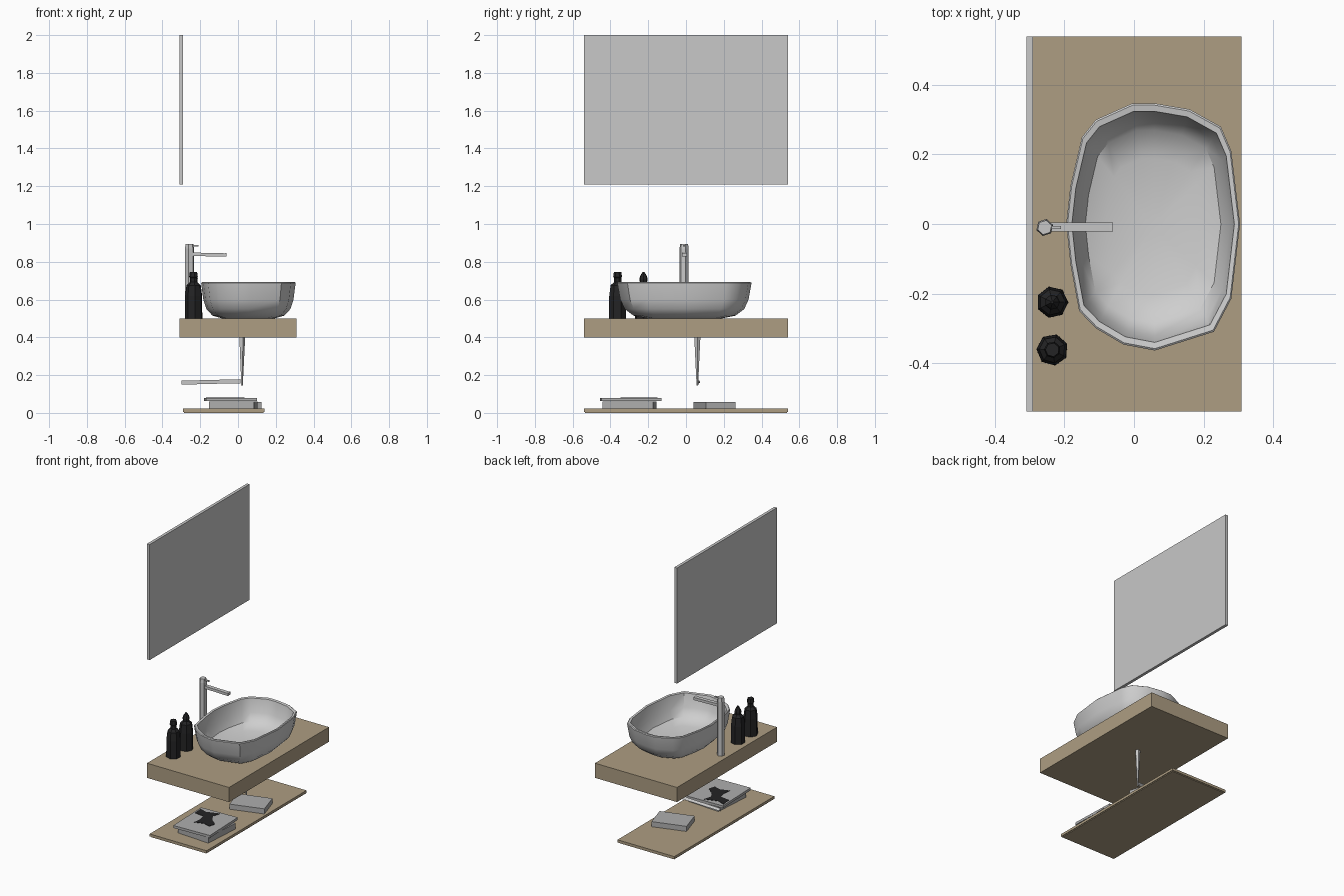
import bpy, bmesh, math
from mathutils import Matrix, Vector

if "Cube" in bpy.data.objects:
    bpy.data.objects.remove(bpy.data.objects["Cube"])


def material(name, rgb):
    m = bpy.data.materials.new(name)
    m.diffuse_color = (*rgb, 1)
    m.use_nodes = True
    m.node_tree.nodes["Principled BSDF"].inputs["Base Color"].default_value = m.diffuse_color
    return m


WOOD = material("light_wood", (0.42, 0.34, 0.225))
GLASS = material("mirror_grey", (0.58, 0.58, 0.58))
CERAMIC = material("ceramic_white", (0.62, 0.62, 0.62))
CHROME = material("chrome_grey", (0.57, 0.57, 0.57))
PAPER = material("paper_grey", (0.42, 0.42, 0.42))
BLACK = material("black", (0.017, 0.017, 0.018))


def make(name, bm, mat, smooth=None):
    bmesh.ops.recalc_face_normals(bm, faces=bm.faces)
    me = bpy.data.meshes.new(name)
    bm.to_mesh(me)
    bm.free()
    ob = bpy.data.objects.new(name, me)
    bpy.context.collection.objects.link(ob)
    me.materials.append(mat)
    if smooth:
        bpy.ops.object.select_all(action='DESELECT')
        ob.select_set(True)
        bpy.context.view_layer.objects.active = ob
        bpy.ops.object.shade_smooth_by_angle(angle=math.radians(smooth))
    return ob


def box(name, lo, hi, mat, rot=0):
    """Box between two corners, turned about its own vertical axis."""
    lo, hi = Vector(lo), Vector(hi)
    bm = bmesh.new()
    bmesh.ops.create_cube(bm, size=1, matrix=Matrix.Translation((lo + hi) / 2)
                          @ Matrix.Rotation(math.radians(rot), 4, 'Z')
                          @ Matrix.Diagonal((*(hi - lo), 1)))
    return make(name, bm, mat)


def loft(name, rings, mat, smooth=None):
    """Skin a list of equal-length rings and cap both ends."""
    bm = bmesh.new()
    loops = [[bm.verts.new(p) for p in r] for r in rings]
    n = len(loops[0])
    for a, b in zip(loops, loops[1:]):
        for i in range(n):
            j = (i + 1) % n
            bm.faces.new((a[i], a[j], b[j], b[i]))
    bm.faces.new(loops[0][::-1])
    bm.faces.new(loops[-1])
    return make(name, bm, mat, smooth)


def turned(name, x, y, profile, sides, mat, turn=0):
    """Low-poly turned solid from (radius, z) pairs."""
    ang = [math.tau * i / sides + turn for i in range(sides)]
    return loft(name, [[(x + r * math.cos(t), y + r * math.sin(t), z) for t in ang]
                       for r, z in profile], mat)


# Mirror, counter and lower shelf
box("mirror", (-0.31, -0.54, 1.21), (-0.29, 0.54, 2.0), GLASS)
box("counter", (-0.31, -0.54, 0.40), (0.31, 0.54, 0.50), WOOD)
box("lower_shelf", (-0.29, -0.54, 0.005), (0.14, 0.54, 0.022), WOOD)
box("shelf_underside", (-0.285, -0.535, 0), (0.135, 0.535, 0.005), WOOD)

# Basin: faceted oval outline, scaled through an outer and an inner profile
outline = [(.305, 0), (.28, .21), (.25, .28), (.16, .33), (.06, .347), (-.005, .347),
           (-.11, .30), (-.15, .25), (-.183, .11), (-.195, 0), (-.183, -.115),
           (-.158, -.25), (-.11, -.30), (-.03, -.347), (.06, -.364), (.23, -.31),
           (.28, -.215)]
profile = [(.55, .50), (.76, .515), (.89, .55), (.955, .60), (1, .688), (.985, .692),
           (.935, .689), (.88, .60), (.78, .55), (.55, .527), (.1, .52)]
cx, cy = .055, -.005
loft("basin", [[(cx + (x - cx) * s, cy + (y - cy) * s, z) for x, y in outline]
               for s, z in profile], CERAMIC, 40)

# Faucet: column, spout, top lever
turned("faucet_column", -.257, -.01, [(.025, .50), (.025, .87), (.021, .895)], 6, CHROME, .3)
loft("faucet_spout", [[(x, -.008 + w, z + h) for w, h in
                       ((-.013, -.009), (.013, -.009), (.013, .009), (-.013, .009))]
                      for x, z in ((-.25, .84), (-.07, .836), (-.06, .838))], CHROME)
box("faucet_lever", (-.25, -.015, .881), (-.21, -.006, .889), CHROME)

# Soap bottles: one with a pump top, one with a pointed top
body = [(.046, .50), (.045, .62), (.038, .675), (.02, .692)]
turned("soap_bottle_front", -.235, -.362, body + [(.02, .715), (.024, .72), (.02, .747)],
       7, BLACK, .4)
turned("soap_bottle_rear", -.235, -.225, body + [(.022, .71), (.018, .725), (.004, .747)],
       7, BLACK, .9)

# Drain: tapered trap and waste pipe to the wall
turned("drain_trap", .021, .06, [(.017, .40), (.006, .18), (.005, .145)], 5, CHROME)
loft("waste_pipe", [[(x, .063 + r * math.cos(t), z + r * math.sin(t))
                     for t in (0, 2.1, 4.2)]
                    for x, z, r in ((-.30, .16, .012), (-.10, .165, .012), (.012, .167, .013))],
     CHROME)

# Folded towel and stacked books on the shelf
box("towel", (-.122, .07, .022), (.106, .232, .057), PAPER, 17)
box("lower_book", (-.145, -.435, .022), (.095, -.165, .061), PAPER, -4)
box("upper_book", (-.175, -.452, .063), (.095, -.135, .08), PAPER, 2)

# Dark printed shape on the upper book cover
blot = [(-.165, -.23), (-.17, -.16), (-.12, -.18), (-.03, -.15), (-.045, -.205), (-.02, -.25),
        (.034, -.295), (.02, -.34), (-.03, -.325), (-.09, -.346), (-.085, -.29), (-.096, -.24)]
loft("cover_print", [[(x, y, z) for x, y in blot] for z in (.079, .082)], BLACK)
